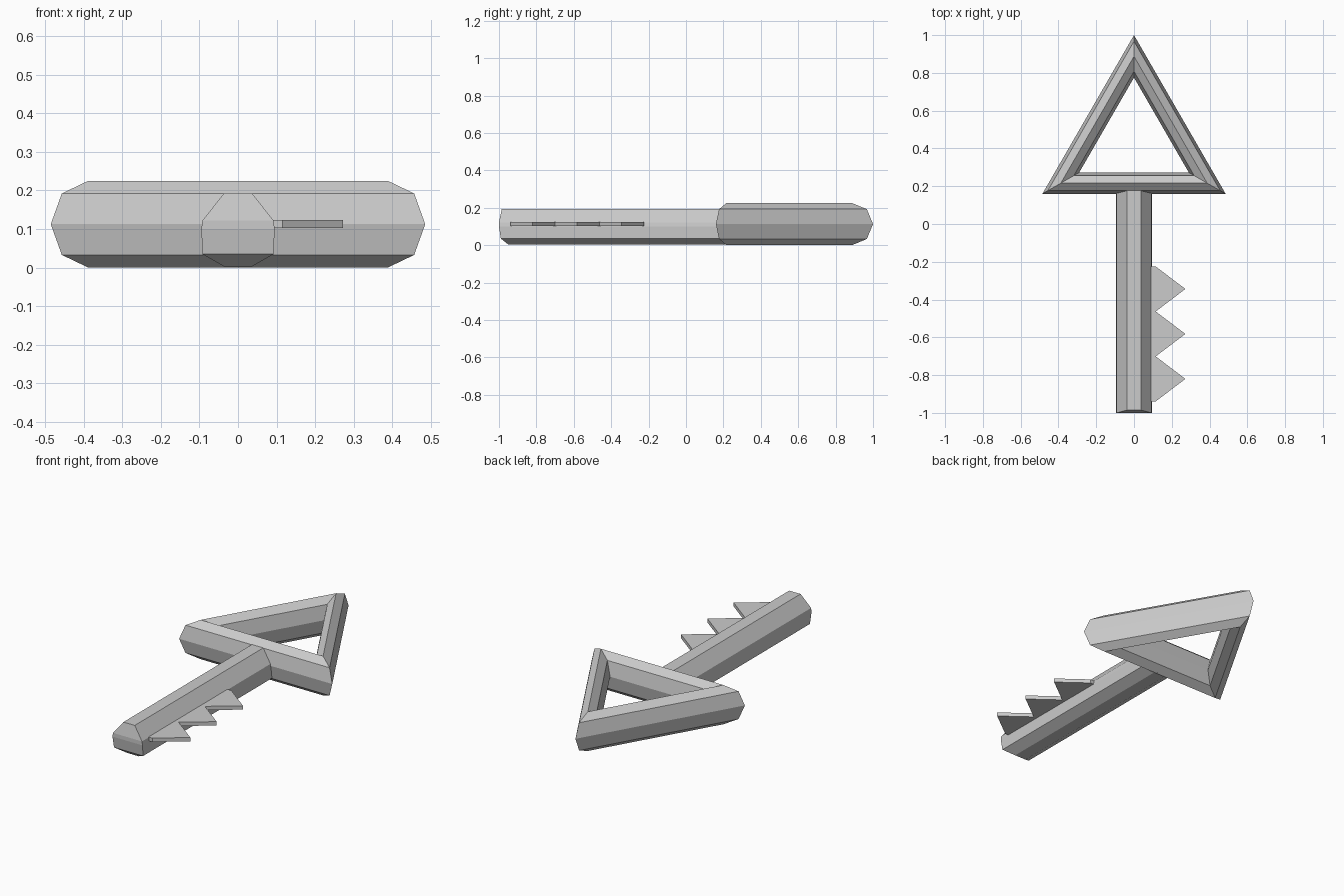
import bpy, bmesh, math

if "Cube" in bpy.data.objects:
    bpy.data.objects.remove(bpy.data.objects["Cube"])


def make_object(name, bm):
    bmesh.ops.recalc_face_normals(bm, faces=bm.faces)
    mesh = bpy.data.meshes.new(name)
    bm.to_mesh(mesh)
    bm.free()
    obj = bpy.data.objects.new(name, mesh)
    bpy.context.collection.objects.link(obj)
    return obj


def bridge(bm, a, b):
    for i in range(len(a)):
        j = (i + 1) % len(a)
        bm.faces.new((a[i], a[j], b[j], b[i]))


# Triangular bow: three-segment ring with an octagonal section
R, r, cy = 0.4475, 0.1125, 0.44
bm = bmesh.new()
rings = []
for k in range(3):
    a = math.radians(90 + 120 * k)
    ring = []
    for s in range(8):
        t = math.tau * s / 8
        d = R + r * math.cos(t)
        ring.append(bm.verts.new((d * math.cos(a), cy + d * math.sin(a), r + r * math.sin(t))))
    rings.append(ring)
for k in range(3):
    bridge(bm, rings[k], rings[(k + 1) % 3])
make_object("bow", bm)

# Shaft: stacked levels (height, half width, front end y) give the chamfered tip
levels = [(0.003, 0.036, -0.95), (0.035, 0.092, -0.99), (0.1, 0.095, -1.0),
          (0.122, 0.092, -1.0), (0.193, 0.036, -0.985)]
back = 0.22
bm = bmesh.new()
loops = [[bm.verts.new(p) for p in ((-w, y, z), (w, y, z), (w, back, z), (-w, back, z))]
         for z, w, y in levels]
for lo, hi in zip(loops, loops[1:]):
    bridge(bm, lo, hi)
bm.faces.new(loops[0])
bm.faces.new(loops[-1])
make_object("shaft", bm)

# Teeth: thin saw-tooth plate along the right side
top_y, pitch, root_x, tip_x = -0.225, 0.238, 0.115, 0.272
outline = [(0.05, top_y), (root_x, top_y)]
for i in range(3):
    y = top_y - pitch * i
    outline += [(tip_x, y - pitch / 2), (root_x, y - pitch)]
outline.append((0.05, top_y - 3 * pitch))
bm = bmesh.new()
low, high = [[bm.verts.new((x, y, z)) for x, y in outline] for z in (0.102, 0.124)]
bridge(bm, low, high)
bm.faces.new(low)
bm.faces.new(high)
make_object("teeth", bm)
